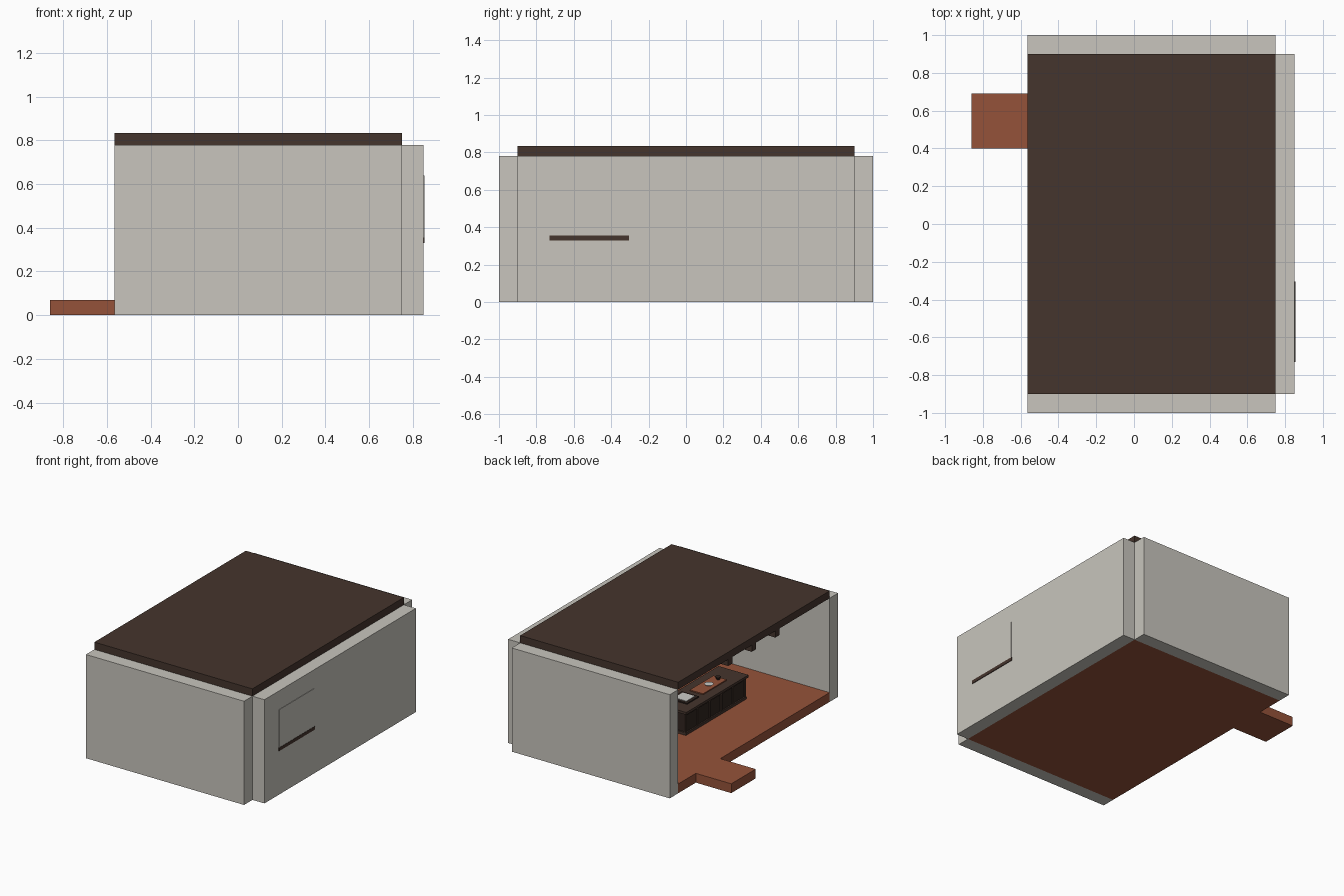
import bpy
import bmesh
import math
from mathutils import Matrix, Vector

cube = bpy.data.objects.get("Cube")
if cube:
    bpy.data.objects.remove(cube, do_unlink=True)


def material(name, color):
    mat = bpy.data.materials.new(name)
    mat.use_nodes = True
    rgba = (*color, 1)
    mat.diffuse_color = rgba
    mat.node_tree.nodes["Principled BSDF"].inputs["Base Color"].default_value = rgba
    return mat


PLASTER = material("warm_grey_plaster", (0.58, 0.56, 0.51))
TIMBER = material("dark_brown_timber", (0.06, 0.035, 0.026))
CABINET = material("deep_brown_cabinet", (0.03, 0.018, 0.014))
CLAY = material("terracotta", (0.30, 0.086, 0.042))
STEEL = material("pale_grey_metal", (0.6, 0.6, 0.58))


def finish(name, bm, mat):
    mesh = bpy.data.meshes.new(name)
    bm.to_mesh(mesh)
    bm.free()
    mesh.materials.append(mat)
    obj = bpy.data.objects.new(name, mesh)
    bpy.context.collection.objects.link(obj)
    return obj


def box(name, xs, ys, zs, mat):
    """Box given by its range along each axis."""
    lo, hi = (Vector(c) for c in zip(xs, ys, zs))
    bm = bmesh.new()
    place = Matrix.Translation((lo + hi) / 2) @ Matrix.Diagonal((*(hi - lo), 1))
    bmesh.ops.create_cube(bm, size=1, matrix=place)
    return finish(name, bm, mat)


def disc(name, x, y, z, radius, top, height, mat):
    """Upright round part standing on height z."""
    bm = bmesh.new()
    bmesh.ops.create_cone(bm, cap_ends=True, segments=16, radius1=radius, radius2=top,
                          depth=height, matrix=Matrix.Translation((x, y, z + height / 2)))
    return finish(name, bm, mat)


# Room shell, open on one side
X0, X1, Y, T = -0.565, 0.75, 0.9, 0.1
FLOOR, WALL = 0.07, 0.78
box("front_wall", (X0, X1), (-Y - T, -Y), (0, WALL), PLASTER)
box("back_wall", (X0, X1), (Y, Y + T), (0, WALL), PLASTER)
box("side_wall", (X1, X1 + T), (-Y, Y), (0, WALL), PLASTER)
box("roof", (X0, X1), (-Y, Y), (WALL, 0.835), TIMBER)
box("floor", (X0, X1), (-Y, Y), (0, FLOOR), CLAY)
box("entrance_step", (-0.86, X0), (0.4, 0.69), (0, FLOOR), CLAY)

# Ceiling beams
for i in range(3):
    y = (i - 1) * 0.28
    box(f"ceiling_beam_{i + 1}", (X0, X1), (y - 0.025, y + 0.025), (0.73, WALL), TIMBER)

# Window panel and its sill, set through the side wall
box("window_panel", (0.745, 0.853), (-0.725, -0.31), (0.355, 0.64), PLASTER)
box("window_sill", (0.735, 0.855), (-0.73, -0.305), (0.33, 0.355), TIMBER)

# Island counter
CX0, CX1, CY0, CY1 = -0.15, 0.06, -0.48, 0.22
TOP = 0.25
box("counter_body", (CX0, CX1), (CY0, CY1), (FLOOR, TOP - 0.018), CABINET)
box("counter_plinth", (CX0 - 0.01, CX1 + 0.01), (CY0 - 0.01, CY1 + 0.01),
    (FLOOR, FLOOR + 0.02), TIMBER)
box("counter_top", (CX0 - 0.02, CX1 + 0.02), (CY0 - 0.02, CY1 + 0.02),
    (TOP - 0.018, TOP), TIMBER)

# Framed doors on both long sides of the counter
COUNT = 5
step = (CY1 - CY0) / COUNT
for side, x in (("outer", CX0), ("inner", CX1)):
    xs = (x - 0.006, x + 0.006)
    for i in range(COUNT + 1):
        y = CY0 + i * step
        box(f"{side}_stile_{i + 1}", xs, (y - 0.009, y + 0.009),
            (FLOOR + 0.02, TOP - 0.018), TIMBER)
    box(f"{side}_rail", xs, (CY0, CY1), (TOP - 0.035, TOP - 0.018), TIMBER)

# Things on the counter
box("sink_rim", (-0.1, 0.04), (-0.01, 0.13), (TOP, TOP + 0.008), CABINET)
box("sink_basin", (-0.08, 0.02), (0.01, 0.11), (TOP + 0.008, TOP + 0.012), STEEL)
box("chopping_board", (-0.1, 0.01), (-0.34, -0.06), (TOP, TOP + 0.008), CLAY)
disc("plate", -0.05, -0.2, TOP + 0.008, 0.022, 0.032, 0.008, STEEL)
disc("bowl", -0.05, -0.31, TOP + 0.008, 0.012, 0.02, 0.02, CABINET)
